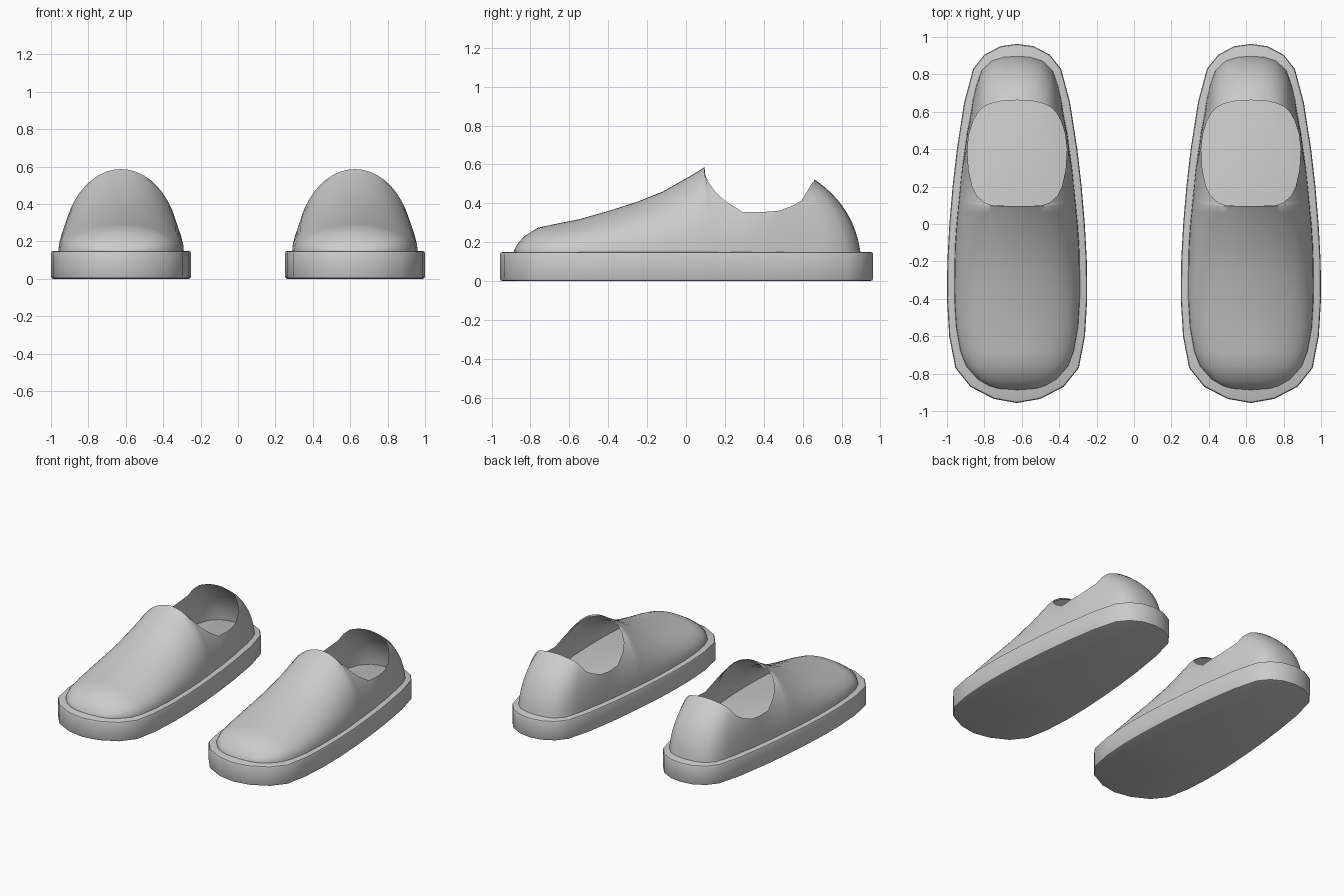
import bpy, bmesh
from math import sin, cos, radians
from mathutils import Vector

if "Cube" in bpy.data.objects:
    bpy.data.objects.remove(bpy.data.objects["Cube"])

CX = 0.625     # centre of one shoe
Z0 = 0.15      # top of the sole
ROWS = 12


def finish(bm, name, angle):
    """Turn a single-shoe bmesh into an object mirrored to make the pair."""
    bmesh.ops.translate(bm, verts=bm.verts, vec=(CX, 0, 0))
    me = bpy.data.meshes.new(name)
    bm.to_mesh(me)
    bm.free()
    ob = bpy.data.objects.new(name, me)
    bpy.context.collection.objects.link(ob)
    bpy.ops.object.select_all(action='DESELECT')
    ob.select_set(True)
    bpy.context.view_layer.objects.active = ob
    bpy.ops.object.shade_smooth_by_angle(angle=radians(angle))
    mir = ob.modifiers.new("pair", 'MIRROR')
    mir.use_mirror_merge = False
    return ob


# Sole: half outline from toe to heel, extruded with a small edge bevel
half = [(0, -.957), (.125, -.935), (.25, -.87), (.33, -.77), (.363, -.6),
        (.375, -.4), (.373, -.2), (.362, 0), (.345, .2), (.322, .4),
        (.283, .65), (.235, .83), (.175, .905), (.09, .95), (0, .963)]
outline = half + [(-x, y) for x, y in half[-2:0:-1]]
bm = bmesh.new()
face = bm.faces.new([bm.verts.new((x, y, 0)) for x, y in outline])
ext = bmesh.ops.extrude_face_region(bm, geom=[face])
bmesh.ops.translate(bm, vec=(0, 0, Z0),
                    verts=[g for g in ext['geom'] if isinstance(g, bmesh.types.BMVert)])
bmesh.ops.recalc_face_normals(bm, faces=bm.faces)
rims = [e for e in bm.edges if abs(e.verts[0].co.z - e.verts[1].co.z) < 1e-5]
bmesh.ops.bevel(bm, geom=rims, offset=.014, segments=2, profile=.5, affect='EDGES')
finish(bm, "sole", 35)

# Upper, front: base y, half width, ridge height, rim y, arc angle
front = [(-.887, 0, .15, -.887, 90), (-.88, .10, .168, -.88, 90),
         (-.865, .15, .192, -.865, 90), (-.83, .21, .232, -.83, 90),
         (-.76, .272, .275, -.76, 90), (-.68, .303, .292, -.68, 90),
         (-.55, .326, .318, -.55, 90), (-.4, .335, .36, -.4, 90),
         (-.25, .335, .408, -.25, 90), (-.12, .332, .46, -.12, 90),
         (0, .324, .528, 0, 90), (.06, .318, .563, .06, 90),
         (.095, .315, .587, .095, 90), (.13, .311, .587, .098, 66),
         (.16, .308, .587, .113, 56), (.2, .304, .587, .15, 45),
         (.24, .3, .587, .2, 37), (.3, .294, .587, .29, 28)]
# Upper, heel: base x, y and rim x, y, z
heel = [(.28, .4, .266, .4, .355), (.268, .49, .257, .48, .362),
        (.25, .58, .235, .55, .388), (.237, .66, .21, .595, .415),
        (.218, .74, .185, .622, .46), (.19, .82, .145, .643, .495),
        (.135, .872, .085, .657, .513), (.07, .892, .04, .66, .52),
        (0, .897, 0, .662, .522)]

columns = []
for y, hw, top, ry, ang in front:
    col = []
    for j in range(ROWS + 1):
        t = j / ROWS
        a = radians(ang) * t
        col.append(Vector((hw * cos(a), y + (ry - y) * t, Z0 + (top - Z0) * sin(a))))
    columns.append(col)
for bx, by, rx, ry, rz in heel:
    b, r = Vector((bx, by, Z0)), Vector((rx, ry, rz))
    c = b.lerp(r, .14)
    c.z = Z0 + .63 * (rz - Z0)
    columns.append([b.lerp(c, j / ROWS).lerp(c.lerp(r, j / ROWS), j / ROWS)
                    for j in range(ROWS + 1)])

bm = bmesh.new()
for s in (1, -1):
    grid = [[bm.verts.new((p.x * s, p.y, p.z)) for p in col] for col in columns]
    for a, b in zip(grid, grid[1:]):
        for j in range(ROWS):
            quad = [a[j], b[j], b[j + 1], a[j + 1]]
            bm.faces.new(quad if s > 0 else quad[::-1])
bmesh.ops.remove_doubles(bm, verts=bm.verts, dist=1e-4)
finish(bm, "upper", 50)
